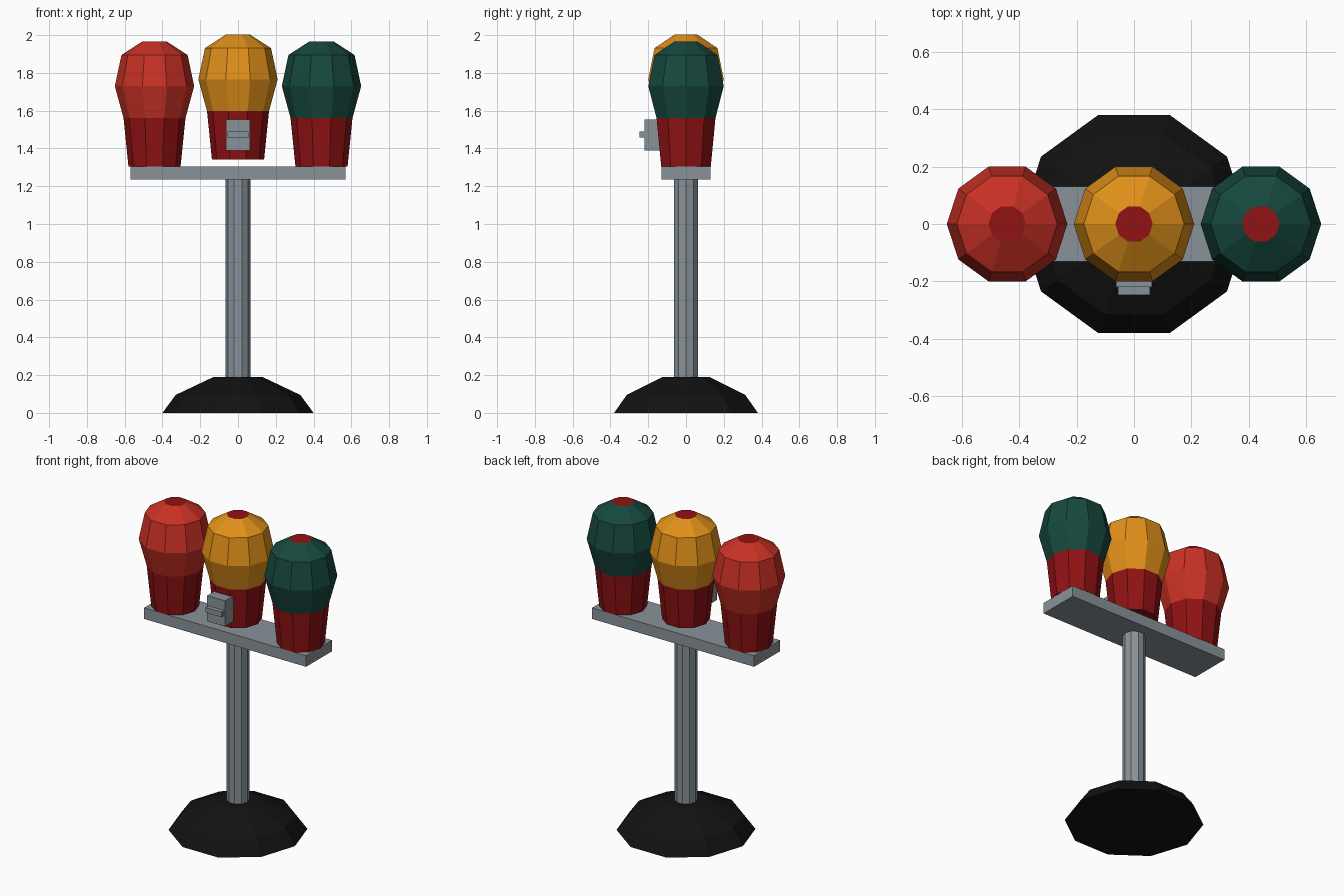
import bpy, bmesh, math

if "Cube" in bpy.data.objects:
    bpy.data.objects.remove(bpy.data.objects["Cube"])


def material(name, rgb):
    m = bpy.data.materials.new(name)
    m.diffuse_color = (*rgb, 1)
    m.use_nodes = True
    m.node_tree.nodes["Principled BSDF"].inputs["Base Color"].default_value = m.diffuse_color
    return m


STEEL = material("steel", (0.25, 0.29, 0.32))
BLACK = material("black", (0.006, 0.006, 0.006))
DARK_RED = material("dark_red", (0.28, 0.006, 0.007))
RED = material("red", (0.58, 0.03, 0.018))
AMBER = material("amber", (0.75, 0.28, 0.01))
GREEN = material("green", (0.008, 0.065, 0.048))


def finish(name, bm, mats, loc=(0, 0, 0)):
    bmesh.ops.recalc_face_normals(bm, faces=bm.faces)
    mesh = bpy.data.meshes.new(name)
    bm.to_mesh(mesh)
    bm.free()
    for m in mats:
        mesh.materials.append(m)
    ob = bpy.data.objects.new(name, mesh)
    ob.location = loc
    bpy.context.collection.objects.link(ob)
    return ob


def lathe(name, profile, mats, loc=(0, 0, 0), sides=10):
    """Faceted solid from (radius, z) rings; a second material colours the top."""
    bm = bmesh.new()
    rings = [[bm.verts.new((r * math.cos(math.tau * i / sides),
                            r * math.sin(math.tau * i / sides), z))
              for i in range(sides)] for r, z in profile]
    for a, b in zip(rings, rings[1:]):
        for i in range(sides):
            j = (i + 1) % sides
            bm.faces.new((a[i], a[j], b[j], b[i]))
    bm.faces.new(rings[0])
    bm.faces.new(rings[-1]).material_index = len(mats) - 1
    return finish(name, bm, mats, loc)


def box(name, lo, hi, mat):
    bm = bmesh.new()
    bmesh.ops.create_cube(bm, size=1)
    for v in bm.verts:
        v.co = [(a + b) / 2 + c * (b - a) for a, b, c in zip(lo, hi, v.co)]
    return finish(name, bm, [mat])


# Stand
lathe("base", [(0.40, 0), (0.33, 0.095), (0.13, 0.19)], [BLACK])
lathe("pole", [(0.066, 0.15), (0.066, 1.24)], [STEEL])
box("crossbar", (-0.57, -0.13, 1.235), (0.57, 0.13, 1.305), STEEL)

# Three lamps: cup plus globe with a dark red cap face; the middle one sits higher
for side, x, z, mat in (("left", -0.442, 1.305, RED),
                        ("middle", 0, 1.341, AMBER),
                        ("right", 0.442, 1.305, GREEN)):
    lathe(side + "_cup", [(0.138, 0), (0.164, 0.256)], [DARK_RED], (x, 0, z))
    lathe(side + "_globe", [(0.164, 0.256), (0.21, 0.425), (0.175, 0.59), (0.065, 0.661)],
          [mat, DARK_RED], (x, 0, z))

# Coin mechanism on the front of the middle cup
box("coin_box", (-0.063, -0.22, 1.39), (0.063, -0.135, 1.553), STEEL)
box("coin_handle", (-0.056, -0.247, 1.458), (0.056, -0.215, 1.49), STEEL)
